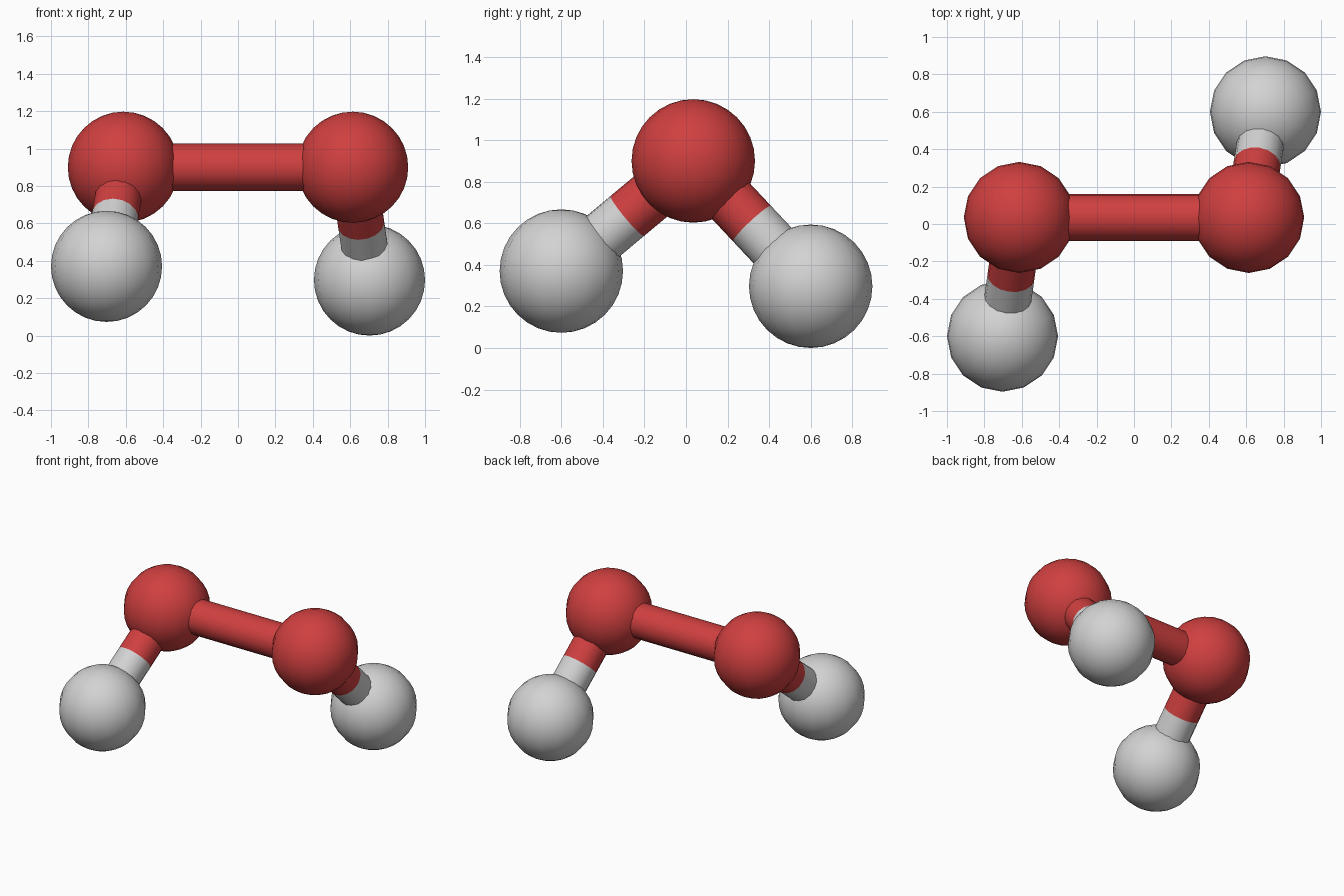
import bpy
from mathutils import Vector

cube = bpy.data.objects.get("Cube")
if cube:
    bpy.data.objects.remove(cube, do_unlink=True)

BALL_RADIUS = 0.297
ROD_RADIUS = 0.126


def make_material(name, rgb):
    mat = bpy.data.materials.new(name)
    mat.use_nodes = True
    color = (*rgb, 1.0)
    mat.diffuse_color = color
    mat.node_tree.nodes["Principled BSDF"].inputs["Base Color"].default_value = color
    return mat


red = make_material("red", (0.63, 0.05, 0.05))
grey = make_material("light grey", (0.65, 0.65, 0.65))


def finish(name, mat):
    obj = bpy.context.object
    obj.name = name
    obj.data.materials.append(mat)
    bpy.ops.object.shade_smooth()
    return obj


def ball(name, center, mat):
    bpy.ops.mesh.primitive_uv_sphere_add(
        segments=16, ring_count=16, radius=BALL_RADIUS, location=center)
    return finish(name, mat)


def rod(name, start, end, mat):
    # Open tube; both ends are buried in a ball or meet another tube
    axis = end - start
    bpy.ops.mesh.primitive_cylinder_add(
        vertices=16, radius=ROD_RADIUS, depth=axis.length,
        end_fill_type='NOTHING', location=(start + end) / 2,
        rotation=axis.to_track_quat('Z', 'Y').to_euler())
    return finish(name, mat)


# Ball centres: a red pair on top, a grey ball hanging from each
red_centers = {"right": Vector((-0.613, 0.035, 0.9)),
               "left": Vector((0.613, 0.035, 0.9))}
grey_centers = {"right": Vector((-0.703, -0.6, 0.37)),
                "left": Vector((0.703, 0.6, 0.297))}

# Each side: two balls joined by a rod that changes colour halfway
for side, top in red_centers.items():
    low = grey_centers[side]
    middle = (top + low) / 2
    ball(f"{side}_red_ball", top, red)
    ball(f"{side}_grey_ball", low, grey)
    rod(f"{side}_rod_red_half", top, middle, red)
    rod(f"{side}_rod_grey_half", middle, low, grey)

# Crossbar between the red balls
rod("center_rod", red_centers["right"], red_centers["left"], red)
